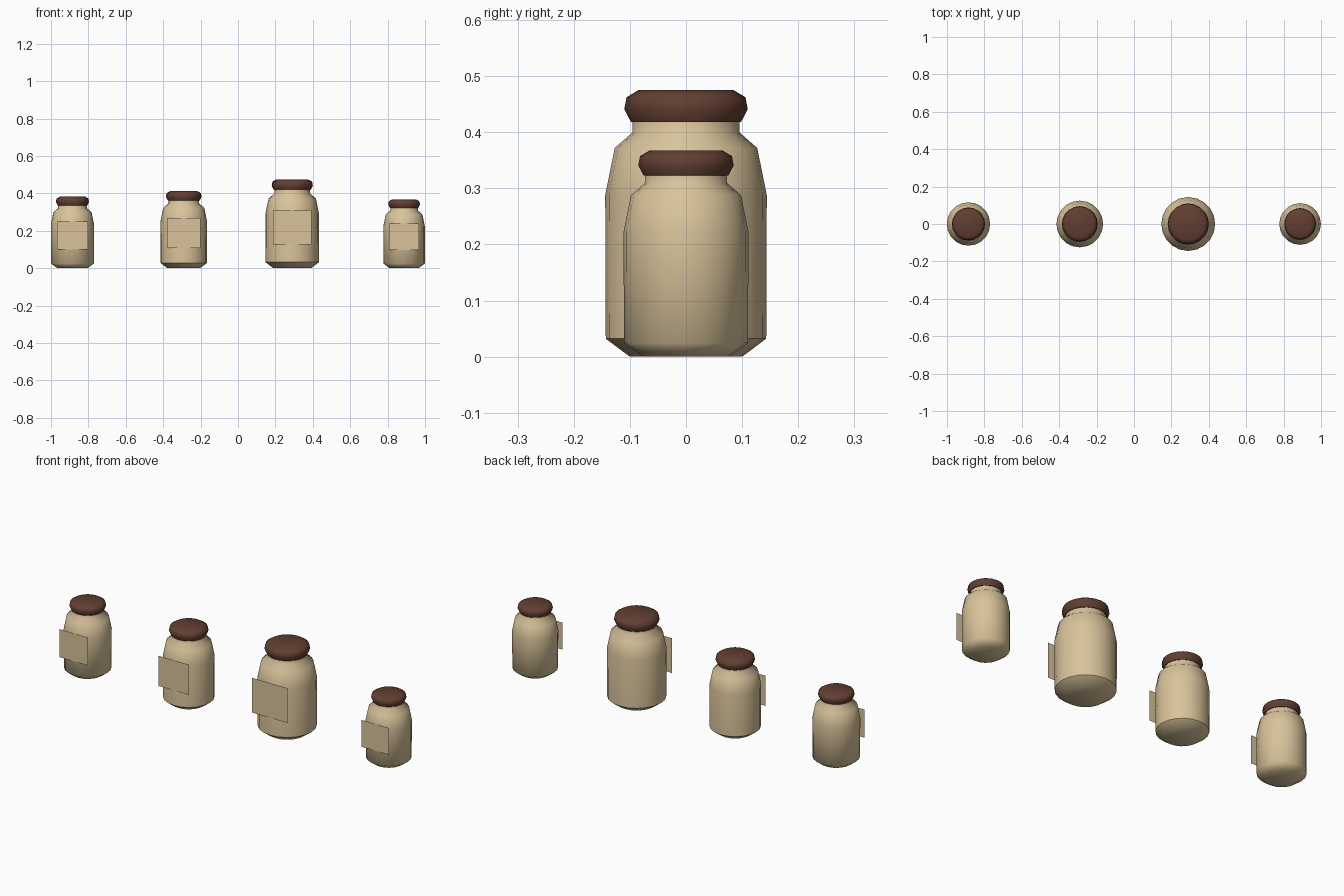
import bpy, bmesh, math

if "Cube" in bpy.data.objects:
    bpy.data.objects.remove(bpy.data.objects["Cube"])

SIDES = 20


def material(name, rgb):
    m = bpy.data.materials.new(name)
    m.diffuse_color = (*rgb, 1)
    m.use_nodes = True
    m.node_tree.nodes["Principled BSDF"].inputs["Base Color"].default_value = m.diffuse_color
    return m


TAN = material("tan_ceramic", (0.69, 0.545, 0.325))
BROWN = material("brown_lid", (0.122, 0.049, 0.031))

# profiles (radius, height) of the largest jar
BODY = [(0.100, 0), (0.143, 0.032), (0.144, 0.288), (0.127, 0.372),
        (0.095, 0.400), (0.095, 0.425)]
LID = [(0.098, 0.418), (0.110, 0.441), (0.106, 0.4625), (0.085, 0.475)]


def finish(name, bm, mat, x, scale, angle=None):
    bmesh.ops.recalc_face_normals(bm, faces=bm.faces)
    me = bpy.data.meshes.new(name)
    bm.to_mesh(me)
    bm.free()
    me.materials.append(mat)
    ob = bpy.data.objects.new(name, me)
    bpy.context.collection.objects.link(ob)
    ob.location.x = x
    ob.scale = (scale,) * 3
    if angle:
        bpy.ops.object.select_all(action='DESELECT')
        ob.select_set(True)
        bpy.context.view_layer.objects.active = ob
        bpy.ops.object.shade_smooth_by_angle(angle=math.radians(angle))
    return ob


def lathe(name, profile, mat, x, scale, angle):
    bm = bmesh.new()
    rings = [[bm.verts.new((r * math.cos(i * math.tau / SIDES),
                            r * math.sin(i * math.tau / SIDES), z))
              for i in range(SIDES)] for r, z in profile]
    for a, b in zip(rings, rings[1:]):
        for i in range(SIDES):
            j = (i + 1) % SIDES
            bm.faces.new((a[i], a[j], b[j], b[i]))
    bm.faces.new(rings[0][::-1])
    bm.faces.new(rings[-1])
    return finish(name, bm, mat, x, scale, angle)


def label(name, x, scale):
    # flat card touching the front of the jar
    bm = bmesh.new()
    pts = [(-0.104, 0.126), (0.104, 0.126), (0.104, 0.311), (-0.104, 0.311)]
    bm.faces.new([bm.verts.new((px, -0.146, pz)) for px, pz in pts])
    ob = finish(name, bm, TAN, x, scale)
    if ob.data.polygons[0].normal.y > 0:
        ob.data.flip_normals()


# four jars of different size in a row
for n, (x, s, angle) in enumerate([(-0.885, 0.805, 60), (-0.29, 0.867, 50),
                                   (0.29, 1.0, 50), (0.888, 0.773, 60)], 1):
    lathe(f"jar_body_{n}", BODY, TAN, x, s, angle)
    lathe(f"jar_lid_{n}", LID, BROWN, x, s, 60)
    label(f"jar_label_{n}", x, s)
